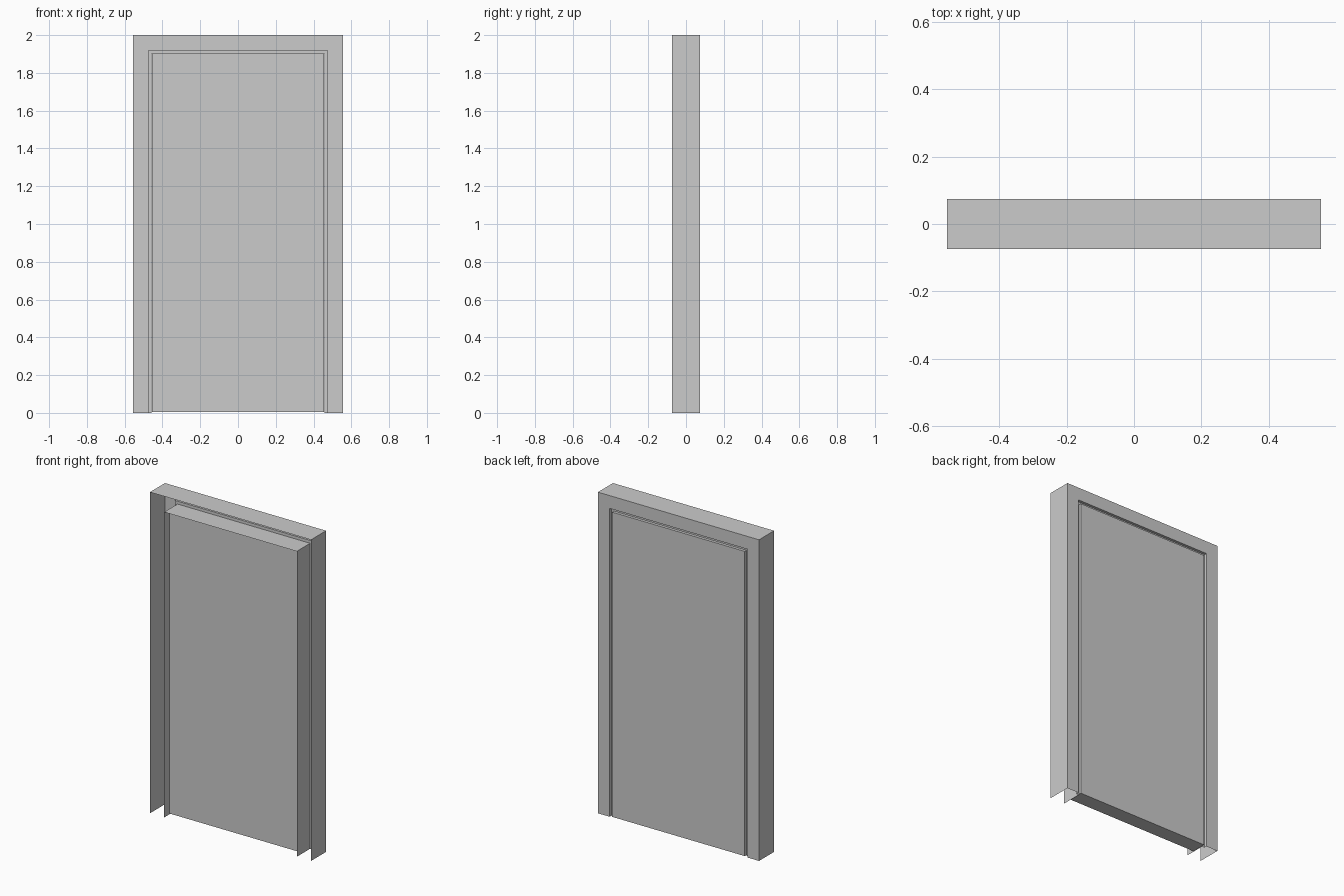
import bpy
import bmesh

if "Cube" in bpy.data.objects:
    bpy.data.objects.remove(bpy.data.objects["Cube"])

HALF_W, HEIGHT, HALF_D = 0.555, 2.0, 0.074


def make_object(name, bm):
    mesh = bpy.data.meshes.new(name)
    bm.to_mesh(mesh)
    bm.free()
    obj = bpy.data.objects.new(name, mesh)
    bpy.context.collection.objects.link(obj)
    return obj


# Door frame: thin pressed profile (inset from outer edge, y), open at the front,
# swept up one side, across the top and down the other
profile = [(0, -HALF_D), (0, HALF_D), (0.08, HALF_D),
           (0.08, 0.057), (0.098, 0.057), (0.098, -HALF_D)]
bm = bmesh.new()
rows = []
for inset, y in profile:
    w, top = HALF_W - inset, HEIGHT - inset
    rows.append([bm.verts.new((x, y, z))
                 for x, z in ((-w, 0), (-w, top), (w, top), (w, 0))])
for a, b in zip(rows, rows[1:]):
    for i in range(3):
        bm.faces.new((a[i], a[i + 1], b[i + 1], b[i]))
make_object("door_frame", bm)

# Door leaf: solid slab, flush at the back and recessed at the front
bm = bmesh.new()
bmesh.ops.create_cube(bm, size=1)
y0, y1, z0, z1 = -0.02, HALF_D, 0.004, 1.9015
bmesh.ops.scale(bm, vec=(0.913, y1 - y0, z1 - z0), verts=bm.verts)
bmesh.ops.translate(bm, vec=(0, (y0 + y1) / 2, (z0 + z1) / 2), verts=bm.verts)
make_object("door_leaf", bm)
